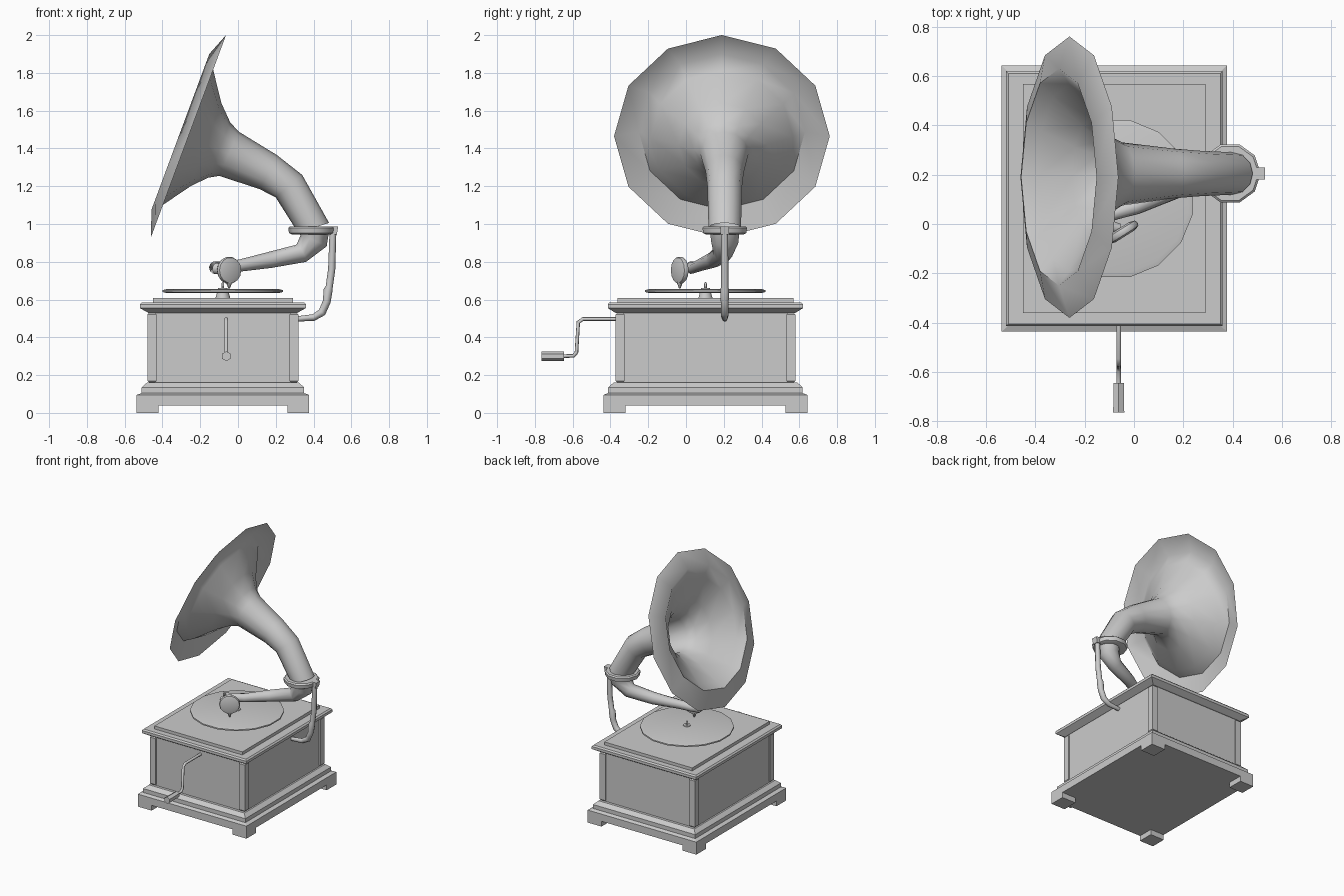
import bpy, math
from mathutils import Vector, Matrix

if "Cube" in bpy.data.objects:
    bpy.data.objects.remove(bpy.data.objects["Cube"])

CX, CY = -0.08, 0.103      # cabinet centre
Y = Vector((0, 1, 0))


def make(name, verts, faces, smooth=None):
    me = bpy.data.meshes.new(name)
    me.from_pydata([tuple(v) for v in verts], [], faces)
    ob = bpy.data.objects.new(name, me)
    bpy.context.collection.objects.link(ob)
    bpy.context.view_layer.objects.active = ob
    bpy.ops.object.select_all(action='DESELECT')
    ob.select_set(True)
    bpy.ops.object.mode_set(mode='EDIT')
    bpy.ops.mesh.select_all(action='SELECT')
    bpy.ops.mesh.normals_make_consistent(inside=False)
    bpy.ops.object.mode_set(mode='OBJECT')
    if smooth:
        bpy.ops.object.shade_smooth_by_angle(angle=math.radians(smooth))
    return ob


def loft(name, rings, smooth=None, caps=True):
    """Bridge rings of equal length into a tube."""
    n = len(rings[0])
    faces = [(i * n + j, i * n + (j + 1) % n, (i + 1) * n + (j + 1) % n, (i + 1) * n + j)
             for i in range(len(rings) - 1) for j in range(n)]
    if caps:
        faces += [tuple(range(n)), tuple(range((len(rings) - 1) * n, len(rings) * n))]
    return make(name, [v for r in rings for v in r], faces, smooth)


def tiers(name, levels, cx=CX, cy=CY):
    """Stacked rectangles (half x, half y, z)."""
    return loft(name, [[(cx + sx * hx, cy + sy * hy, z) for sx, sy in
                        ((-1, -1), (1, -1), (1, 1), (-1, 1))] for hx, hy, z in levels])


def lathe(name, profile, centre, n, smooth=40, offset=0.0):
    """Turn (radius, z) points round a vertical axis."""
    return loft(name, [[(centre[0] + r * math.cos(offset + 2 * math.pi * k / n),
                         centre[1] + r * math.sin(offset + 2 * math.pi * k / n), z)
                        for k in range(n)] for r, z in profile], smooth)


def ring(c, t, r, n, side=Y):
    u = t.cross(side).normalized()
    v = u.cross(t).normalized()
    return [c + r * (math.cos(2 * math.pi * k / n) * u + math.sin(2 * math.pi * k / n) * v)
            for k in range(n)]


def tube(name, pts, n, smooth=50, side=Y):
    """Sweep circles along (x, y, z, radius) points."""
    c = [Vector(p[:3]) for p in pts]
    rings = []
    for i, p in enumerate(pts):
        a = c[i] - c[i - 1] if i else c[1] - c[0]
        b = c[i + 1] - c[i] if i < len(c) - 1 else a
        rings.append(ring(c[i], (a.normalized() + b.normalized()).normalized(), p[3], n, side))
    return loft(name, rings, smooth)


# Cabinet: plinth, body, corner posts, top moulding and board
tiers("plinth", [(.457, .54, .04), (.457, .54, .095), (.43, .515, .105),
                 (.43, .515, .135), (.402, .487, .16)])
tiers("cabinet_body", [(.39, .467, .15), (.39, .467, .55)])
tiers("top_moulding", [(.395, .477, .53), (.44, .517, .555), (.44, .517, .575), (.43, .508, .585)])
tiers("top_board", [(.37, .465, .58), (.37, .465, .608)])
for sx in (-1, 1):
    for sy in (-1, 1):
        tiers("corner_post", [(.014, .014, .16), (.024, .024, .17), (.024, .024, .52),
                              (.014, .014, .53)], CX + sx * .376, CY + sy * .453)
        tiers("foot", [(.058, .058, 0), (.058, .058, .045)], CX + sx * .399, CY + sy * .482)

# Record, hub and spindle
lathe("record", [(.305, .635), (.325, .64), (.325, .65), (.305, .655)], (CX, CY), 16,
      offset=math.pi / 16)
lathe("hub", [(.04, .605), (.03, .64), (.025, .66)], (CX, CY), 10)
lathe("spindle", [(.007, .65), (.007, .685), (.003, .692)], (CX, CY), 8)

# Crank rod and handle
X = Vector((1, 0, 0))
tube("crank_rod", [(-.062, -.35, .497, .01), (-.062, -.545, .497, .01), (-.062, -.57, .48, .01),
                   (-.062, -.58, .32, .01), (-.062, -.595, .302, .01), (-.062, -.66, .3, .01)],
     8, side=X)
tube("crank_handle", [(-.062, -.645, .3, .024), (-.062, -.765, .3, .026)], 6, 20, side=X)

# Support bracket and horn collar
tube("support_arm", [(.31, .205, .497, .014), (.40, .205, .505, .018), (.445, .205, .532, .021),
                     (.47, .205, .59, .021), (.477, .205, .65, .024), (.483, .205, .668, .019),
                     (.496, .205, .76, .019), (.503, .205, .97, .018)], 8)
lathe("horn_collar", [(.105, .945), (.12, .952), (.124, .98), (.115, .988)], (.39, .205), 10)
tiers("collar_tab", [(.018, .022, .945), (.026, .024, .988)], .505, .205)

# Horn: open surface, mouth rim then lip, bell and bent neck
axis = Vector((-.937, 0, .348))
sections = [((-.262, .19, 1.465), axis, .571), ((-.305, .19, 1.488), axis, .44),
            ((-.262, .19, 1.458), axis, .378), ((-.17, .195, 1.42), axis, .235),
            ((-.10, .2, 1.392), Vector((-.93, 0, .37)), .158),
            ((-.048, .203, 1.372), Vector((-.92, 0, .4)), .128),
            ((.16, .205, 1.275), Vector((-.88, 0, .45)), .101),
            ((.27, .205, 1.20), Vector((-.65, 0, .76)), .092),
            ((.40, .205, .98), Vector((-.3, 0, .95)), .086)]
loft("horn", [ring(Vector(c), t.normalized(), r, 12) for c, t, r in sections], 60, caps=False)

# Tone arm sweeping back over the record
tube("tone_arm", [(.40, .205, .985, .086), (.40, .205, .91, .075), (.335, .195, .845, .052),
                  (.17, .145, .81, .043), (.01, .07, .78, .032), (-.08, .045, .77, .03),
                  (-.122, .022, .768, .034), (-.115, -.005, .765, .03), (-.06, -.02, .757, .022)],
     10, 60)

# Sound box: lens-shaped disc turned towards the crank, with a needle
box = lathe("sound_box", [(.045, -.02), (.068, -.013), (.073, 0), (.068, .013), (.045, .02)],
            (0, 0), 14, 50)
box.matrix_world = (Matrix.Translation((-.047, -.033, .755)) @
                    Matrix.Rotation(math.radians(32), 4, 'Z') @
                    Matrix.Rotation(math.radians(90), 4, 'X'))
lathe("needle", [(.004, .658), (.016, .69), (.016, .71)], (-.047, -.033), 8)
